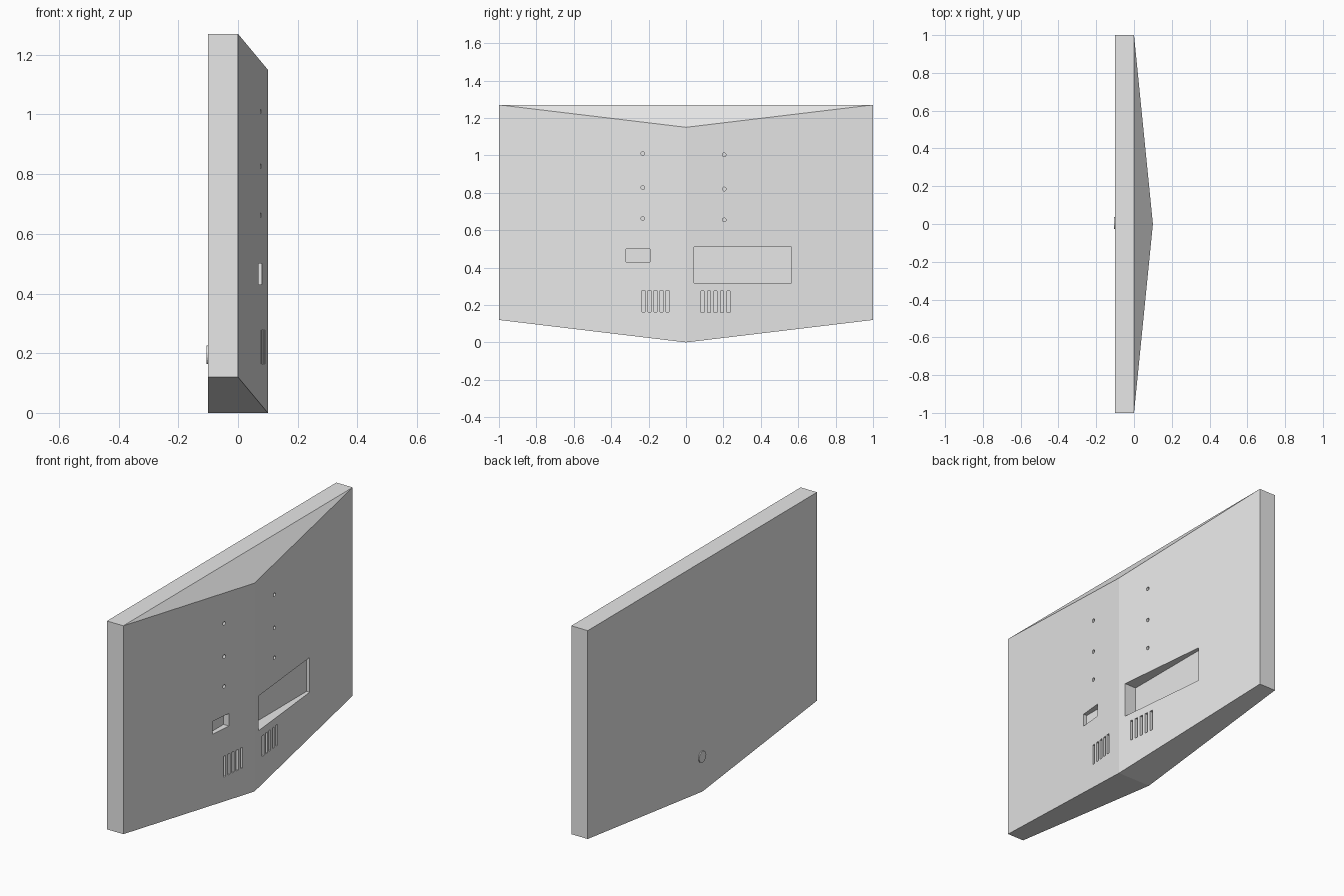
import bpy, bmesh, math
from mathutils import Matrix

if "Cube" in bpy.data.objects:
    bpy.data.objects.remove(bpy.data.objects["Cube"])

casing = bpy.data.materials.new("casing_grey")
casing.diffuse_color = (0.8, 0.8, 0.8, 1)
casing.use_nodes = True
casing.node_tree.nodes["Principled BSDF"].inputs["Base Color"].default_value = casing.diffuse_color


def make(name, bm):
    bmesh.ops.recalc_face_normals(bm, faces=bm.faces)
    me = bpy.data.meshes.new(name)
    bm.to_mesh(me)
    bm.free()
    me.materials.append(casing)
    ob = bpy.data.objects.new(name, me)
    bpy.context.collection.objects.link(ob)
    return ob


def add_box(bm, x, y, z):
    m = Matrix.LocRotScale(
        ((x[0] + x[1]) / 2, (y[0] + y[1]) / 2, (z[0] + z[1]) / 2), None,
        (x[1] - x[0], y[1] - y[0], z[1] - z[0]))
    bmesh.ops.create_cube(bm, size=1, matrix=m)


def add_disc(bm, x, y, z, r, depth, sides):
    m = Matrix.Translation((x, y, z)) @ Matrix.Rotation(math.pi / 2, 4, 'Y')
    bmesh.ops.create_cone(bm, cap_ends=True, segments=sides, radius1=r,
                          radius2=r, depth=depth, matrix=m)


def back_x(y):
    return 0.1 * (1 - abs(y))


# casing: flat screen side, pointed lower edge, ridged back
bm = bmesh.new()
v = bm.verts.new
front = [v((-0.1, y, z)) for y, z in
         ((-1, 1.27), (-1, 0.12), (0, 0), (1, 0.12), (1, 1.27))]
tl, bl, br, tr = [v((0, y, z)) for y, z in
                  ((-1, 1.27), (-1, 0.12), (1, 0.12), (1, 1.27))]
ridge_top, ridge_low = v((0.1, 0, 1.15)), v((0.1, 0, 0))
for f in (front,
          (front[0], front[1], bl, tl), (front[4], front[3], br, tr),
          (front[0], front[4], tr, tl), (tl, tr, ridge_top),
          (front[1], front[2], ridge_low, bl),
          (front[3], front[2], ridge_low, br),
          (tl, bl, ridge_low, ridge_top), (tr, br, ridge_low, ridge_top)):
    bm.faces.new(f)
body = make("casing", bm)

# recesses in the back: port bay, power socket, vents, screw holes
bm = bmesh.new()
add_box(bm, (0.025, 0.2), (0.043, 0.563), (0.318, 0.51))
add_box(bm, (0.047, 0.2), (-0.32, -0.193), (0.43, 0.5))
for start, low, high in ((-0.227, 0.163, 0.277), (0.088, 0.16, 0.275)):
    for i in range(5):
        y = start + i * (0.032 if start < 0 else 0.035)
        add_box(bm, (back_x(y) - 0.02, 0.2), (y - 0.008, y + 0.008), (low, high))
for y, heights in ((-0.231, (1.01, 0.827, 0.662)), (0.204, (1.003, 0.82, 0.655))):
    for z in heights:
        add_disc(bm, back_x(y) + 0.03, y, z, 0.01, 0.1, 16)
cutter = make("recess_cutter", bm)
cutter.hide_render = True
mod = body.modifiers.new("recesses", 'BOOLEAN')
mod.operation, mod.solver, mod.object = 'DIFFERENCE', 'EXACT', cutter
bpy.context.view_layer.objects.active = body
bpy.ops.object.modifier_apply(modifier=mod.name)
bpy.data.objects.remove(cutter)

# round button on the screen side
bm = bmesh.new()
add_disc(bm, -0.1, 0.005, 0.195, 0.031, 0.011, 20)
make("power_button", bm)
